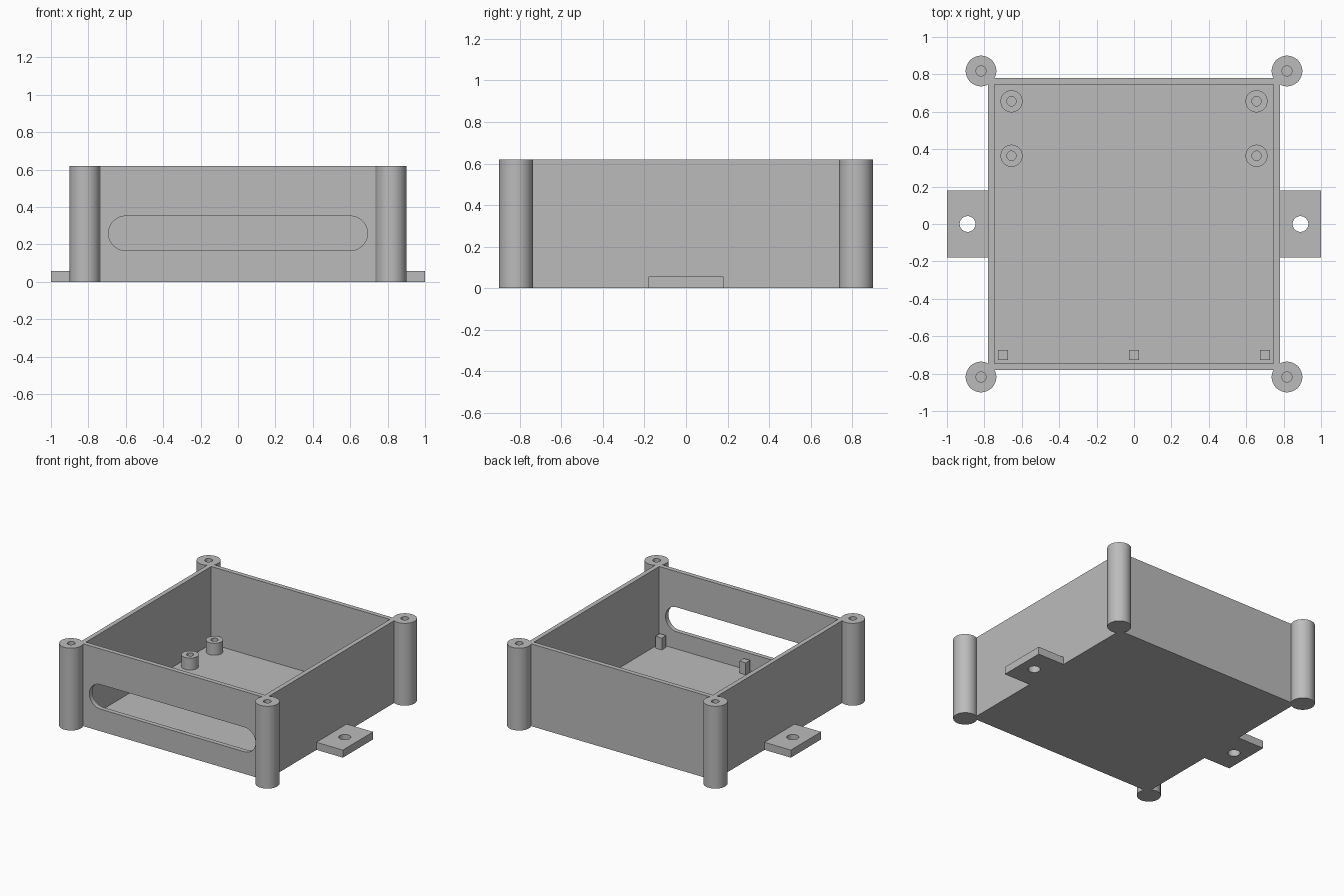
import bpy, bmesh
from math import pi, cos, sin
from mathutils import Matrix

cube = bpy.data.objects.get("Cube")
if cube:
    bpy.data.objects.remove(cube, do_unlink=True)

GREY = 0.5
mat = bpy.data.materials.new("plain grey")
mat.use_nodes = True
mat.diffuse_color = (GREY, GREY, GREY, 1)
mat.node_tree.nodes["Principled BSDF"].inputs["Base Color"].default_value = (GREY, GREY, GREY, 1)


def rect(x, y, hx, hy):
    return [(x - hx, y - hy), (x + hx, y - hy), (x + hx, y + hy), (x - hx, y + hy)]


def arc(x, y, r, start=0.0, sweep=2 * pi, n=48):
    return [(x + r * cos(start + sweep * i / n), y + r * sin(start + sweep * i / n)) for i in range(n)]


def prism(name, outline, z0, z1, matrix=None):
    """Extrude a flat outline from z0 to z1."""
    bm = bmesh.new()
    face = bm.faces.new([bm.verts.new((x, y, z0)) for x, y in outline])
    top = bmesh.ops.extrude_face_region(bm, geom=[face])["geom"]
    bmesh.ops.translate(bm, vec=(0, 0, z1 - z0), verts=[v for v in top if isinstance(v, bmesh.types.BMVert)])
    if matrix:
        bm.transform(matrix)
    bmesh.ops.recalc_face_normals(bm, faces=bm.faces[:])
    mesh = bpy.data.meshes.new(name)
    bm.to_mesh(mesh)
    bm.free()
    mesh.materials.append(mat)
    obj = bpy.data.objects.new(name, mesh)
    bpy.context.collection.objects.link(obj)
    return obj


def cut(obj, cutter):
    """Subtract the cutter and discard it."""
    mod = obj.modifiers.new("cut", "BOOLEAN")
    mod.operation, mod.solver, mod.object = "DIFFERENCE", "EXACT", cutter
    select(obj)
    bpy.ops.object.modifier_apply(modifier=mod.name)
    bpy.data.objects.remove(cutter, do_unlink=True)


def select(obj):
    bpy.ops.object.select_all(action="DESELECT")
    obj.select_set(True)
    bpy.context.view_layer.objects.active = obj


def tube(name, x, y, r, hole, z0, z1, hole_z):
    """Cylinder with a hole sunk from the top."""
    obj = prism(name, arc(x, y, r), z0, z1)
    cut(obj, prism("hole", arc(x, y, hole, n=32), hole_z, z1 + 0.1))
    select(obj)
    bpy.ops.object.shade_smooth_by_angle()


HEIGHT, FLOOR, OUTER, INNER = 0.62, 0.037, 0.78, 0.745

# open tray with a rounded slot through the front wall
tray = prism("tray", rect(0, 0, OUTER, OUTER), 0, HEIGHT)
cut(tray, prism("cavity", rect(0, 0, INNER, INNER), FLOOR, HEIGHT + 0.1))
slot = arc(0.6, 0.259, 0.0925, -pi / 2, pi, 24) + [(0.6, 0.3515)]
slot += [(-x, 0.518 - z) for x, z in slot]
cut(tray, prism("slot", slot, 0.7, 0.85, Matrix.Rotation(pi / 2, 4, "X")))

# corner screw posts
for side, sx in (("left", 1), ("right", -1)):
    for end, sy in (("front", -1), ("back", 1)):
        tube(f"{end}_{side}_post", sx * 0.818, sy * 0.818, 0.082, 0.027, 0, HEIGHT, 0.3)

    # board standoffs on the floor
    for row, y in (("rear", 0.656), ("middle", 0.365)):
        tube(f"{row}_{side}_standoff", sx * 0.655, y, 0.059, 0.025, FLOOR - 0.01, 0.127, FLOOR)

    # mounting tab with screw hole
    tab = prism(f"{side}_mounting_tab", rect(sx * 0.885, 0, 0.115, 0.18), 0, 0.057)
    cut(tab, prism("hole", arc(sx * 0.89, 0, 0.042), -0.1, 0.2))
    select(tab)
    bpy.ops.object.shade_smooth_by_angle()

# square pegs behind the front wall
for name, x in (("left", 0.7), ("centre", 0), ("right", -0.7)):
    prism(f"{name}_peg", rect(x, -0.7, 0.026, 0.026), FLOOR - 0.01, 0.127)

select(tray)
bpy.ops.object.shade_smooth_by_angle()
